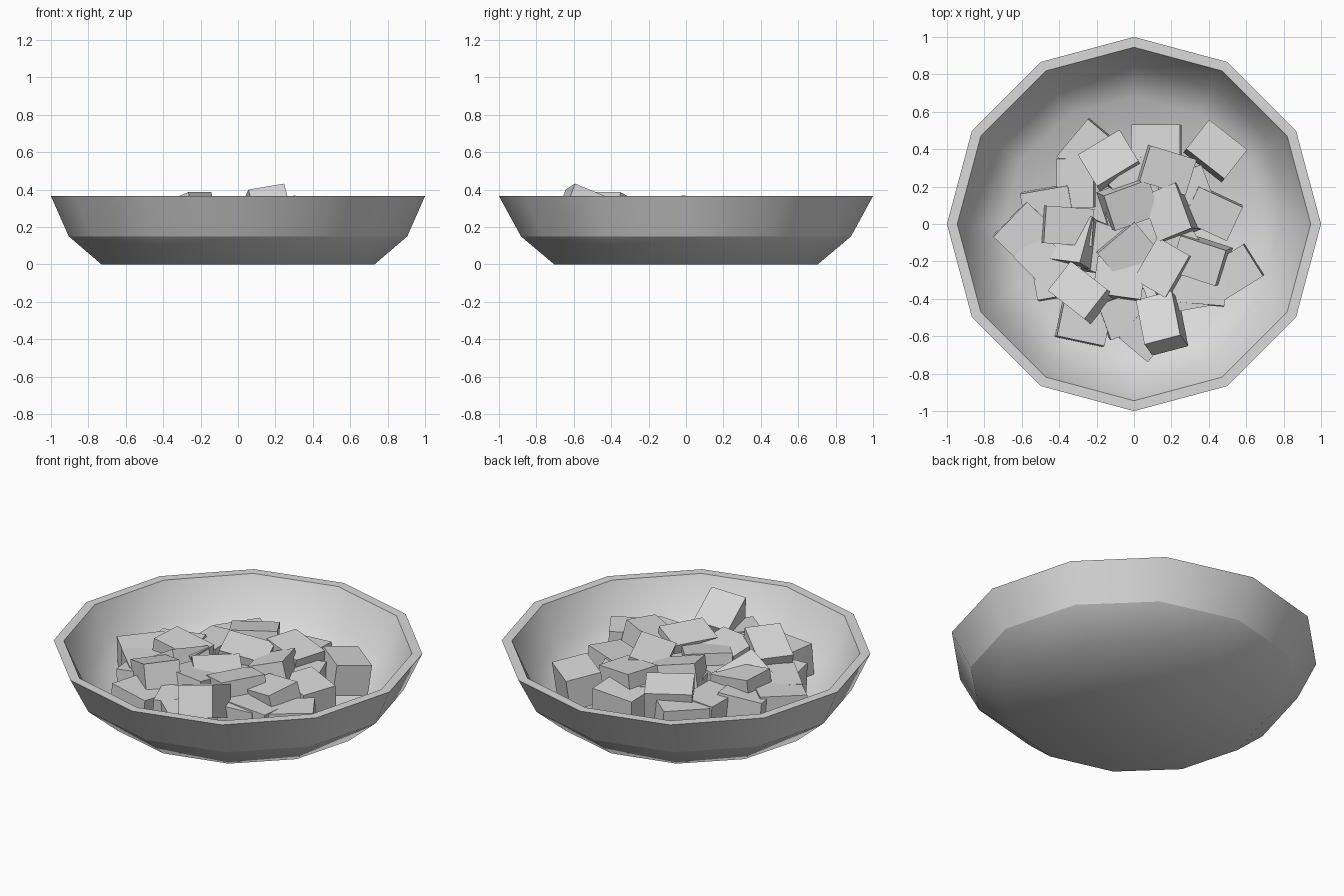
import bpy, bmesh, math, random
from mathutils import Matrix, Euler, Vector

random.seed(4)
SIDES = 12

default = bpy.data.objects.get("Cube")
if default:
    bpy.data.objects.remove(default, do_unlink=True)


def make_material(name, colour):
    mat = bpy.data.materials.new(name)
    mat.use_nodes = True
    mat.diffuse_color = colour
    mat.node_tree.nodes["Principled BSDF"].inputs["Base Color"].default_value = colour
    return mat


grey = make_material("light grey", (0.7, 0.7, 0.7, 1))


def add_object(name, bm):
    mesh = bpy.data.meshes.new(name)
    bm.to_mesh(mesh)
    bm.free()
    mesh.materials.append(grey)
    obj = bpy.data.objects.new(name, mesh)
    bpy.context.collection.objects.link(obj)
    return obj


def make_bowl():
    """Twelve-sided bowl: outer wall, flat rim, inner wall and both floors."""
    # radius, height, depth scale, sharp ring
    profile = [
        (0.73, 0.0, 0.965, False),
        (0.905, 0.15, 0.975, True),
        (1.0, 0.365, 1.0, True),
        (0.945, 0.365, 1.0, True),
        (0.86, 0.17, 0.98, False),
        (0.7, 0.04, 0.97, False),
    ]
    bm = bmesh.new()
    rings = []
    for radius, height, depth, sharp in profile:
        ring = []
        for i in range(SIDES):
            a = math.tau * i / SIDES
            ring.append(bm.verts.new((radius * math.cos(a), radius * depth * math.sin(a), height)))
        rings.append(ring)
    for low, high in zip(rings, rings[1:]):
        for i in range(SIDES):
            j = (i + 1) % SIDES
            bm.faces.new((low[i], low[j], high[j], high[i]))
    bm.faces.new(rings[0][::-1])
    bm.faces.new(rings[-1])
    for face in bm.faces:
        face.smooth = True
    # Crisp rim and outer crease
    for ring, row in zip(rings, profile):
        if row[3]:
            for i in range(SIDES):
                bm.edges.get((ring[i], ring[(i + 1) % SIDES])).smooth = False
    bmesh.ops.recalc_face_normals(bm, faces=bm.faces)
    return add_object("bowl", bm)


def make_chunk(name, x, y, z, heading, tilt_x, tilt_y):
    """One flat-sided block, tilted and then turned about the vertical."""
    turn = Matrix.Rotation(math.radians(heading), 4, "Z")
    tilt = Euler((math.radians(tilt_x), math.radians(tilt_y), 0)).to_matrix().to_4x4()
    size = Matrix.Diagonal((0.26, 0.2, 0.18, 1))
    bm = bmesh.new()
    bmesh.ops.create_cube(bm, size=1, matrix=Matrix.Translation(Vector((x, y, z))) @ turn @ tilt @ size)
    return add_object(name, bm)


make_bowl()

# Chunks lying on the floor of the bowl: x, y, heading
lower = [
    (0.12, 0.43, 0), (-0.25, 0.40, 50), (-0.31, 0.22, 90), (0.42, 0.06, -25),
    (-0.59, -0.04, 46), (-0.48, -0.20, -45), (-0.40, -0.29, 10), (-0.27, -0.53, -12),
    (-0.04, -0.48, 20), (0.08, -0.57, 50), (0.36, -0.33, -5), (0.25, -0.36, 10),
    (-0.46, 0.09, 10), (0.27, 0.18, 20), (0.53, -0.26, 32), (0, 0, 15),
    (0.02, 0.22, 40), (-0.2, -0.12, 70), (0.2, -0.1, 35),
]
for n, (x, y, heading) in enumerate(lower):
    make_chunk(f"lower_chunk_{n}", x, y, 0.165, heading,
               random.uniform(-4, 4), random.uniform(-4, 4))

# Chunks heaped on top: x, y, height, heading, tilts
upper = [
    (0.17, 0.29, 0.23, -17, 0, 8), (-0.13, 0.34, 0.23, 31, -10, 0),
    (-0.03, 0.11, 0.24, 20, 10, 10), (0.20, 0.06, 0.24, -70, 15, -8),
    (-0.36, -0.01, 0.22, -4, 0, 8), (-0.30, -0.10, 0.2, 75, -32, 12),
    (-0.04, -0.14, 0.22, 40, 8, 0), (0.16, -0.24, 0.24, 60, -10, 0),
    (0.36, -0.19, 0.22, -18, 8, -10), (-0.08, -0.30, 0.22, -8, -8, 0),
]
for n, (x, y, height, heading, tilt_x, tilt_y) in enumerate(upper):
    make_chunk(f"upper_chunk_{n}", x, y, height, heading, tilt_x, tilt_y)

# Prominent chunks near the edge
make_chunk("front_chunk", 0.15, -0.53, 0.285, 101, -10, 22)
make_chunk("front_right_chunk", -0.28, -0.37, 0.26, -38, 0, -18)
make_chunk("back_left_chunk", 0.435, 0.39, 0.19, -38, -8, 0)
